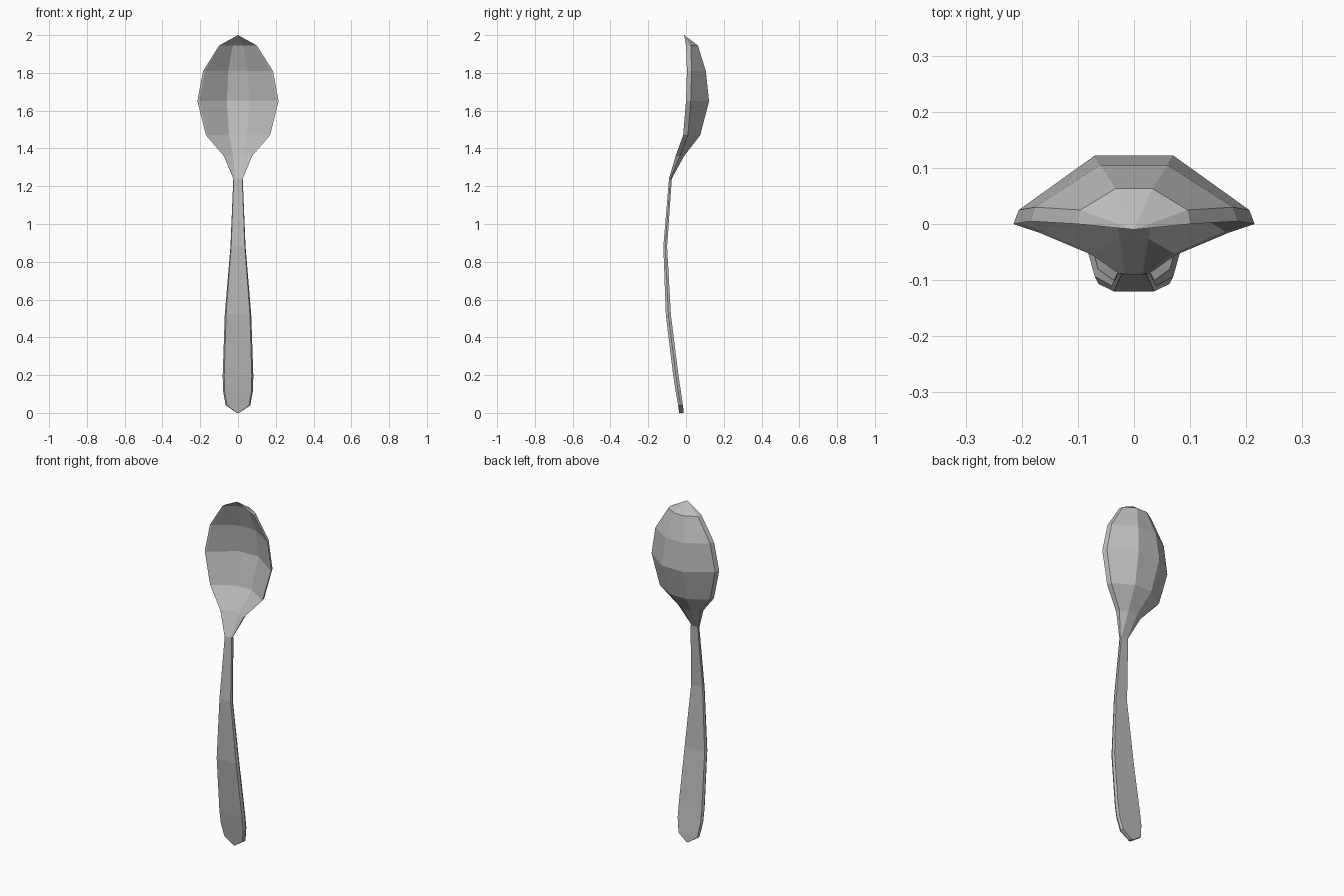
import bpy
import bmesh

cube = bpy.data.objects.get("Cube")
if cube:
    bpy.data.objects.remove(cube, do_unlink=True)

steel = bpy.data.materials.new("brushed_grey")
steel.use_nodes = True
grey = (0.5, 0.5, 0.5, 1)
steel.diffuse_color = grey
steel.node_tree.nodes["Principled BSDF"].inputs["Base Color"].default_value = grey


def loft(name, rings, tip=None):
    """Bridge equal rings of points, closing the far end with a tip or a cap."""
    bm = bmesh.new()
    loops = [[bm.verts.new(p) for p in ring] for ring in rings]
    count = len(loops[0])
    for low, high in zip(loops, loops[1:]):
        for i in range(count):
            j = (i + 1) % count
            bm.faces.new((low[i], low[j], high[j], high[i]))
    last = loops[-1]
    if tip:
        point = bm.verts.new(tip)
        for i in range(count):
            bm.faces.new((last[i], last[(i + 1) % count], point))
    else:
        bm.faces.new(last)
    bmesh.ops.recalc_face_normals(bm, faces=bm.faces)
    mesh = bpy.data.meshes.new(name)
    bm.to_mesh(mesh)
    bm.free()
    mesh.materials.append(steel)
    obj = bpy.data.objects.new(name, mesh)
    bpy.context.collection.objects.link(obj)
    return obj


def mirrored_ring(half, z):
    """Closed ring from the left-hand half of a cross-section."""
    right = [(-x, y, z) for x, y in reversed(half)]
    return [(x, y, z) for x, y in half] + right


def bowl_ring(z, width, rim, back, flat):
    lip = min(0.025, (back - rim) * 0.5)
    half = [(flat * 0.85, max(rim, back - 0.016)),    # inner floor
            (width * 0.95, rim + 0.002),              # inner lip
            (width, rim),                             # rim
            (width * 0.955, rim + lip),               # outer lip
            (flat, back)]                             # outer back
    return mirrored_ring(half, z)


def handle_ring(z, width, front, back):
    half = [(width * 0.9, front),
            (width, (front + back) / 2),
            (width * 0.92, back)]
    return mirrored_ring(half, z)


# Bowl: height, half width, rim depth, back depth, half width of the flat back
bowl_stations = [
    (1.24, 0.025, -0.09, -0.075, 0.018),
    (1.36, 0.075, -0.055, -0.01, 0.03),
    (1.47, 0.17, -0.015, 0.075, 0.055),
    (1.65, 0.215, 0, 0.122, 0.07),
    (1.81, 0.185, 0.005, 0.105, 0.06),
    (1.945, 0.1, 0, 0.063, 0.033),
]
loft("spoon_bowl", [bowl_ring(*s) for s in bowl_stations], (0, -0.01, 2))

# Handle: height, half width, front depth, back depth
handle_stations = [
    (1.24, 0.025, -0.09, -0.075),
    (0.88, 0.04, -0.12, -0.1),
    (0.52, 0.07, -0.107, -0.08),
    (0.2, 0.081, -0.068, -0.04),
    (0.12, 0.08, -0.056, -0.028),
    (0.04, 0.065, -0.042, -0.016),
    (0, 0.006, -0.036, -0.012),
]
loft("spoon_handle", [handle_ring(*s) for s in handle_stations])
